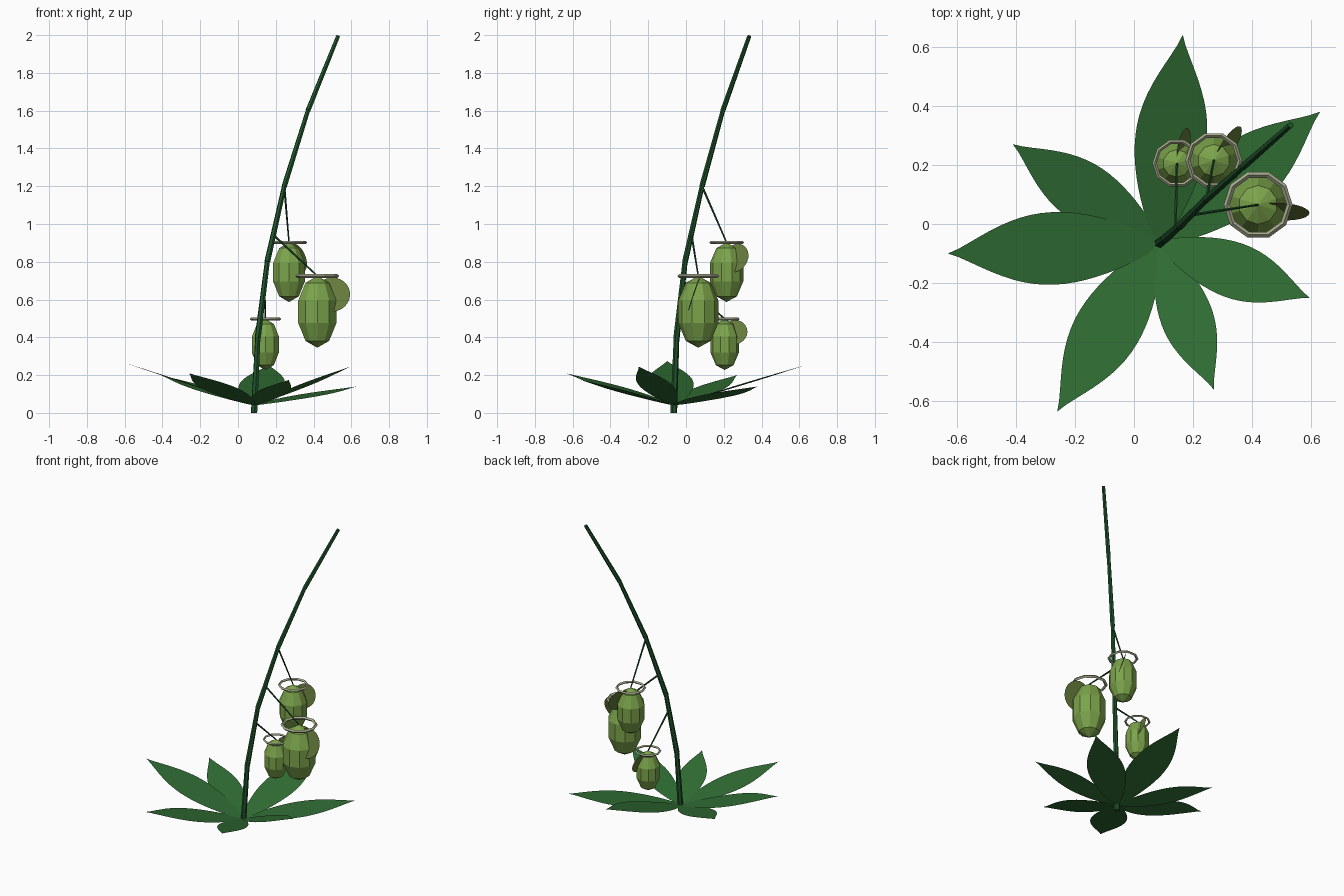
import bpy, bmesh, math
from mathutils import Vector, Matrix

cube = bpy.data.objects.get("Cube")
if cube:
    bpy.data.objects.remove(cube, do_unlink=True)


def material(name, rgb):
    m = bpy.data.materials.new(name)
    m.use_nodes = True
    m.diffuse_color = (*rgb, 1)
    m.node_tree.nodes["Principled BSDF"].inputs["Base Color"].default_value = (*rgb, 1)
    return m


LEAF = material("leaf green", (0.03, 0.155, 0.034))
STEM = material("dark stem green", (0.014, 0.09, 0.024))
POD = material("pod green", (0.2, 0.37, 0.07))
RIM = material("pale rim", (0.4, 0.42, 0.28))
LID = material("olive lid", (0.13, 0.2, 0.045))


def finish(name, bm, mat):
    me = bpy.data.meshes.new(name)
    bm.to_mesh(me)
    bm.free()
    me.materials.append(mat)
    ob = bpy.data.objects.new(name, me)
    bpy.context.collection.objects.link(ob)
    return ob


def rod(name, a, b, r1, r2, sides, mat):
    """Tapered rod between two points."""
    a, b = Vector(a), Vector(b)
    d = b - a
    turn = d.to_track_quat('Z', 'Y').to_matrix().to_4x4()
    bm = bmesh.new()
    bmesh.ops.create_cone(bm, cap_ends=True, segments=sides, radius1=r1, radius2=r2,
                          depth=d.length,
                          matrix=Matrix.Translation((a + b) / 2) @ turn)
    return finish(name, bm, mat)


# Arching stem of tapered segments
path = [(0.085, -0.065, 0), (0.105, -0.05, 0.4), (0.155, -0.005, 0.8),
        (0.245, 0.085, 1.2), (0.37, 0.195, 1.6), (0.53, 0.335, 1.995)]
for i in range(len(path) - 1):
    r = 0.018 - 0.001 * i
    rod(f"stem_segment_{i + 1}", path[i], path[i + 1], r, r - 0.003, 6, STEM)


# Flat pointed leaves fanning out from the stem foot
def leaf(name, tip, steps=20):
    base = Vector((0.085, -0.065, 0.04))
    axis = Vector(tip) - base
    side = Vector((-axis.y, axis.x, 0)).normalized()
    half = 0.163 * axis.length
    bm = bmesh.new()
    left, right = [], []
    for i in range(1, steps):
        t = i / steps
        w = half * math.sin(math.pi * t) ** (0.7 + 0.5 * t)
        c = base + axis * t
        left.append(bm.verts.new(c + side * w))
        right.append(bm.verts.new(c - side * w))
    start, end = bm.verts.new(base), bm.verts.new(tip)
    bm.faces.new((start, right[0], left[0]))
    for i in range(steps - 2):
        bm.faces.new((left[i], right[i], right[i + 1], left[i + 1]))
    bm.faces.new((left[-1], right[-1], end))
    return finish(name, bm, LEAF)


tips = [(0.165, 0.64, 0.255), (0.63, 0.38, 0.14), (0.595, -0.25, 0.245),
        (0.27, -0.56, 0.175), (-0.26, -0.635, 0.21), (-0.63, -0.1, 0.275),
        (-0.41, 0.27, 0.2)]
for i, tip in enumerate(tips):
    leaf(f"leaf_{i + 1}", tip)


# Hanging pods: faceted body, rim ring, side lid and stalk
def pod(name, top, h, heading, joint):
    top = Vector(top)
    bm = bmesh.new()
    bmesh.ops.create_uvsphere(bm, u_segments=10, v_segments=5, radius=1)
    bmesh.ops.transform(bm, verts=bm.verts, matrix=Matrix.Translation(top - Vector((0, 0, h / 2)))
                        @ Matrix.Diagonal((0.295 * h, 0.295 * h, h / 2, 1)))
    finish(name + "_body", bm, POD)

    bpy.ops.mesh.primitive_torus_add(major_segments=10, minor_segments=4, location=top,
                                     major_radius=0.28 * h, minor_radius=0.027 * h)
    ring = bpy.context.object
    ring.name = name + "_rim"
    ring.data.materials.append(RIM)

    # Lid: an upright disc, leaning sideways, poking out of the body
    frame = (Matrix.Translation(top) @ Matrix.Rotation(heading, 4, 'Z')
             @ Matrix.Translation((0.21 * h, -0.05 * h, -0.26 * h))
             @ Matrix.Rotation(math.radians(90 - 18), 4, 'X'))
    bm = bmesh.new()
    bmesh.ops.create_circle(bm, cap_ends=True, segments=24, radius=0.25 * h, matrix=frame)
    finish(name + "_lid", bm, LID)

    rod(name + "_stalk", joint, top, 0.006, 0.004, 6, STEM)


pod("large_pod", (0.42, 0.065, 0.725), 0.38, math.radians(-3), (0.19, 0.03, 0.94))
pod("upper_pod", (0.27, 0.215, 0.902), 0.315, math.radians(58), path[3])
pod("small_pod", (0.145, 0.205, 0.497), 0.27, math.radians(80), (0.14, -0.017, 0.7))
